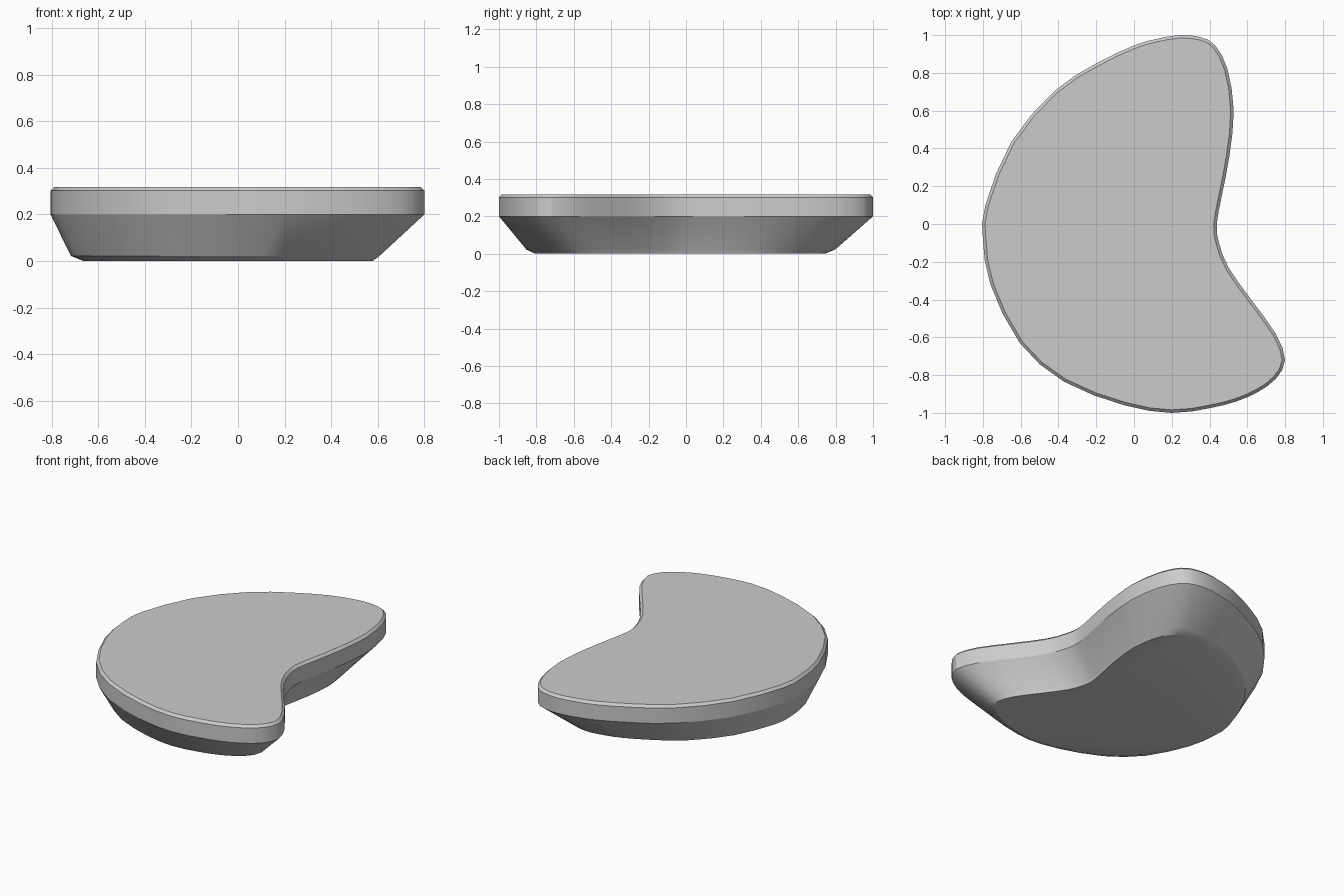
import bpy, bmesh
from mathutils import Vector

if "Cube" in bpy.data.objects:
    bpy.data.objects.remove(bpy.data.objects["Cube"])

# Outline of the kidney-shaped slab, clockwise from the upper tip
PTS = [(0.24, 1.0), (0.35, 0.99), (0.43, 0.945), (0.495, 0.82), (0.528, 0.6), (0.505, 0.36),
       (0.465, 0.15), (0.438, 0.0), (0.45, -0.1), (0.50, -0.23), (0.62, -0.40),
       (0.75, -0.58), (0.80, -0.72), (0.75, -0.82), (0.655, -0.89), (0.54, -0.94),
       (0.4, -0.975), (0.2, -1.0), (-0.05, -0.96), (-0.37, -0.835), (-0.605, -0.63),
       (-0.76, -0.32), (-0.80, -0.08), (-0.787, 0.1), (-0.65, 0.435), (-0.42, 0.705),
       (-0.2, 0.85), (0.0, 0.945), (0.12, 0.98)]


def smooth_loop(pts, steps=2):
    """Closed Catmull-Rom curve through the points."""
    p = [Vector(q) for q in pts]
    n, out = len(p), []
    for i in range(n):
        a, b, c, d = (p[(i + k) % n] for k in (-1, 0, 1, 2))
        for s in range(steps):
            t = s / steps
            out.append(0.5 * (2 * b + (c - a) * t + (2 * a - 5 * b + 4 * c - d) * t * t
                              + (3 * b - a - 3 * c + d) * t ** 3))
    return out


def inset(loop, amount):
    """Move each point of a clockwise loop inward along its normal."""
    n = len(loop)
    res = []
    for i, q in enumerate(loop):
        t = (loop[(i + 1) % n] - loop[i - 1]).normalized()
        res.append(q + Vector((t.y, -t.x)) * amount)
    return res


def scaled(loop, s, dx, dy):
    return [q * s + Vector((dx, dy)) for q in loop]


rim = smooth_loop(PTS)
# Bottom, bottom chamfer, tapered wall, upright wall, top chamfer
levels = [(0.0, scaled(rim, 0.773, -0.04, -0.032)), (0.022, scaled(rim, 0.825, -0.053, -0.028)),
          (0.2, rim), (0.302, rim), (0.318, inset(rim, 0.016))]

bm = bmesh.new()
rings = [[bm.verts.new((q.x, q.y, z)) for q in loop] for z, loop in levels]
n = len(rim)
for lo, hi in zip(rings, rings[1:]):
    for i in range(n):
        j = (i + 1) % n
        bm.faces.new((lo[i], lo[j], hi[j], hi[i]))
bm.faces.new(rings[0])
bm.faces.new(rings[-1])
bmesh.ops.recalc_face_normals(bm, faces=bm.faces)

mesh = bpy.data.meshes.new("kidney_slab")
bm.to_mesh(mesh)
bm.free()
slab = bpy.data.objects.new("kidney_slab", mesh)
bpy.context.collection.objects.link(slab)
bpy.context.view_layer.objects.active = slab
slab.select_set(True)
bpy.ops.object.shade_smooth_by_angle(angle=0.42)
